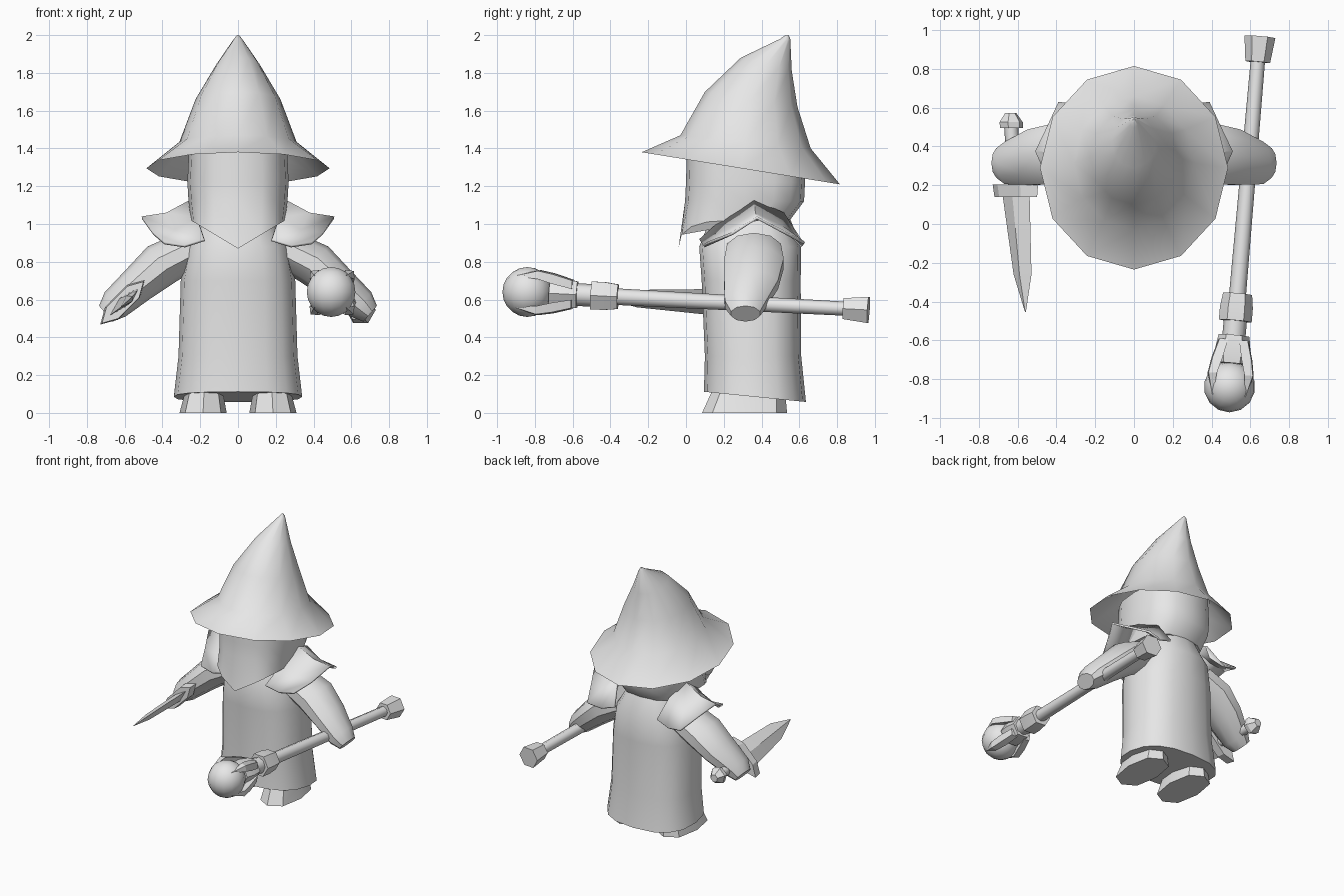
import bpy, bmesh, math
from mathutils import Vector

if "Cube" in bpy.data.objects:
    bpy.data.objects.remove(bpy.data.objects["Cube"])

grey = bpy.data.materials.new("light grey")
grey.diffuse_color = (0.8, 0.8, 0.8, 1)
grey.use_nodes = True
grey.node_tree.nodes["Principled BSDF"].inputs["Base Color"].default_value = grey.diffuse_color


def finish(name, bm, angle=40):
    """Turn a bmesh into a named, shaded object."""
    bmesh.ops.recalc_face_normals(bm, faces=bm.faces)
    me = bpy.data.meshes.new(name)
    bm.to_mesh(me)
    bm.free()
    me.materials.append(grey)
    ob = bpy.data.objects.new(name, me)
    bpy.context.collection.objects.link(ob)
    bpy.ops.object.select_all(action='DESELECT')
    ob.select_set(True)
    bpy.context.view_layer.objects.active = ob
    if angle:
        bpy.ops.object.shade_smooth_by_angle(angle=math.radians(angle))
    return ob


def loft(name, rings, angle=40, caps=(True, True)):
    """Skin a list of equal-length point rings."""
    bm = bmesh.new()
    vs = [[bm.verts.new(p) for p in r] for r in rings]
    n = len(rings[0])
    for a, b in zip(vs, vs[1:]):
        for i in range(n):
            j = (i + 1) % n
            bm.faces.new((a[i], a[j], b[j], b[i]))
    if caps[0]:
        bm.faces.new(vs[0])
    if caps[1]:
        bm.faces.new(vs[-1])
    return finish(name, bm, angle)


def level_ring(z, rx, cy, ry, slope=0, n=12, power=1, cx=0):
    """Horizontal oval ring, tilted along y; power < 1 makes it squarer."""
    pts = []
    for i in range(n):
        t = 2 * math.pi * i / n
        c, s = math.cos(t), math.sin(t)
        c = math.copysign(abs(c) ** power, c) if abs(c) > 1e-6 else 0
        s = math.copysign(abs(s) ** power, s) if abs(s) > 1e-6 else 0
        pts.append(Vector((cx + rx * c, cy + ry * s, z + slope * ry * s)))
    return pts


def axis_ring(c, u, v, n, turn=0):
    """Ring around c spanned by the vectors u and v."""
    return [c + u * math.cos(turn + 2 * math.pi * i / n)
            + v * math.sin(turn + 2 * math.pi * i / n) for i in range(n)]


# Hat with a wide tilted brim and a crown leaning back
loft("hat", [level_ring(1.295, .485, .29, .525, -.162),
             level_ring(1.435, .31, .315, .345, -.10),
             level_ring(1.66, .225, .345, .245, -.16),
             level_ring(1.845, .115, .425, .135, -.26),
             level_ring(1.98, .022, .525, .027),
             level_ring(2.0, .006, .535, .008)], 45, (False, True))

# Head whose front runs down into a pointed beard
head = [level_ring(1.40, .26, .315, .31, 0, 16, .75),
        level_ring(1.22, .268, .315, .315, 0, 16, .75),
        level_ring(1.12, .262, .31, .315, 0, 16, .75),
        level_ring(1.02, .25, .255, .295, 0, 16, .75)]
for p in head[-1]:
    if p.y < .25:
        p.z = .87 + .15 * abs(p.x) / .25
loft("head_and_beard", head)

# Robe
loft("robe", [level_ring(.085, .34, .365, .27, -.1, 16, .8),
              level_ring(.30, .315, .355, .255, 0, 16, .8),
              level_ring(.70, .303, .345, .262, 0, 16, .8),
              level_ring(.88, .27, .34, .27, 0, 16, .8),
              level_ring(1.03, .18, .34, .21, 0, 16, .8)])

for side, word in ((-1, "left"), (1, "right")):
    # Foot
    loft(word + "_foot", [level_ring(0, .125, .31, .225, 0, 8, .8, side * .185),
                          level_ring(.11, .10, .33, .195, 0, 8, .8, side * .18)])

    # Arm, narrowing to a blunt hand
    arm = []
    for x, y, z, r, w in ((.24, .36, .87, .11, .15), (.40, .36, .79, .12, .165),
                          (.53, .345, .68, .10, .15), (.65, .315, .575, .085, .115),
                          (.70, .315, .525, .055, .08)):
        arm.append(axis_ring(Vector((side * x, y, z)), Vector((side * .65, 0, .76)) * r,
                             Vector((0, w, 0)), 10))
    loft(word + "_arm", arm)

    # Tent-shaped shoulder pad, inner edge to outer edge
    bm = bmesh.new()
    inner = [(.18, .07, .92), (.22, .20, 1.035), (.25, .36, 1.13), (.22, .52, 1.06), (.18, .61, .92)]
    outer = [(.39, .11, .905), (.45, .24, .955), (.51, .375, 1.04), (.45, .50, .975), (.39, .63, .905)]
    rows = [[bm.verts.new((side * x, y, z)) for x, y, z in row] for row in (inner, outer)]
    mid = [bm.verts.new((a.co + b.co) / 2 - Vector((0, 0, .025))) for a, b in zip(*rows)]
    for a, b in ((rows[0], mid), (mid, rows[1])):
        for i in range(4):
            bm.faces.new((a[i], a[i + 1], b[i + 1], b[i]))
    pad = finish(word + "_shoulder_pad", bm, 30)
    mod = pad.modifiers.new("thickness", 'SOLIDIFY')
    mod.thickness = .015

# Staff, built along its own slanted axis
back, orb = Vector((.65, .97, .545)), Vector((.493, -.84, .64))
d = (orb - back).normalized()
u = d.cross(Vector((0, 0, 1))).normalized()
v = u.cross(d)


def staff_part(name, profile, n=6, angle=30):
    """Lathe-like part: profile is (y position, radius)."""
    rings = [axis_ring(back + d * ((y - back.y) / d.y), u * r, v * r, n) for y, r in profile]
    return loft(name, rings, angle)


staff_part("staff_shaft", [(.90, .037), (-.40, .044)], 8, 50)
staff_part("staff_neck", [(-.40, .06), (-.70, .06)], 8, 50)
staff_part("staff_end_cap", [(.966, .08), (.835, .064)])
staff_part("staff_lower_collar", [(-.36, .075), (-.43, .085), (-.50, .085)])
staff_part("staff_upper_collar", [(-.575, .08), (-.65, .092), (-.72, .085)])

# Orb
bm = bmesh.new()
bmesh.ops.create_uvsphere(bm, u_segments=14, v_segments=10, radius=.132)
bmesh.ops.translate(bm, verts=bm.verts, vec=orb)
finish("staff_orb", bm, 60)

# Four claws gripping the orb
for k in range(4):
    t = math.pi / 4 + k * math.pi / 2
    out = u * math.cos(t) + v * math.sin(t)
    across = out.cross(d)
    rings = []
    for y, r, w in ((-.60, .075, .035), (-.70, .11, .04), (-.78, .135, .034), (-.89, .118, .004)):
        c = back + d * ((y - back.y) / d.y) + out * r
        rings.append(axis_ring(c, out * w * .8, across * w, 4))
    loft("staff_claw_%d" % (k + 1), rings, 20)

# Dagger: wide direction runs diagonally, thin direction crosses it
wide, thin = Vector((.71, 0, .71)), Vector((-.71, 0, .71))


def dagger_part(name, sections, n=4, turn=0, angle=25):
    """Sections are (x, y, z, half width, half thickness)."""
    loft(name, [axis_ring(Vector((x, y, z)), wide * w, thin * t, n, turn)
                for x, y, z, w, t in sections], angle)


dagger_part("dagger_blade", [(-.61, .17, .585, .10, .028), (-.575, -.26, .605, .065, .022),
                             (-.56, -.455, .615, .003, .002)])
dagger_part("dagger_guard", [(-.612, .205, .585, .165, .055), (-.61, .14, .585, .155, .05)], 6)
dagger_part("dagger_handle", [(-.635, .52, .58, .036, .036), (-.613, .19, .585, .036, .036)], 8, 0, 50)
dagger_part("dagger_pommel", [(-.632, .495, .58, .06, .06), (-.634, .525, .58, .062, .062),
                              (-.636, .572, .58, .03, .03)], 6)
